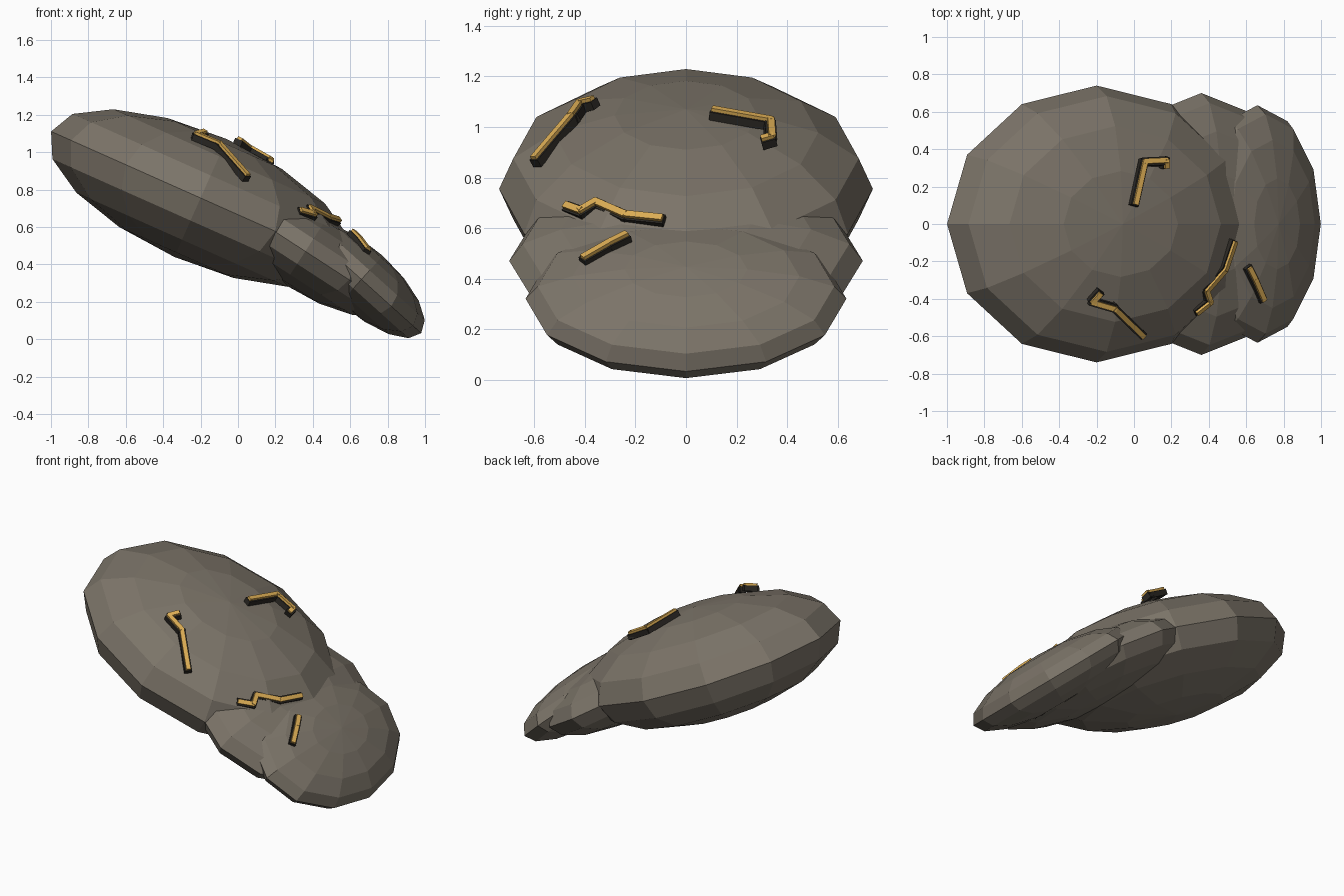
import bpy, bmesh, math
from mathutils import Vector, Matrix

if "Cube" in bpy.data.objects:
    bpy.data.objects.remove(bpy.data.objects["Cube"])


def material(name, rgb):
    m = bpy.data.materials.new(name)
    m.diffuse_color = (*rgb, 1)
    m.use_nodes = True
    m.node_tree.nodes["Principled BSDF"].inputs["Base Color"].default_value = m.diffuse_color
    return m


STONE = material("stone", (0.20, 0.175, 0.14))
GOLD = material("gold", (0.72, 0.42, 0.09))
DARK = material("dark_seam", (0.025, 0.022, 0.018))


def add_object(name, bm, mat):
    me = bpy.data.meshes.new(name)
    bm.to_mesh(me)
    bm.free()
    me.materials.append(mat)
    ob = bpy.data.objects.new(name, me)
    bpy.context.collection.objects.link(ob)
    return ob


def slab(name, centre, radii, tilt):
    """Flattened 12-sided ball leaning forward around y; returns its matrix."""
    frame = (Matrix.Translation(centre)
             @ Matrix.Rotation(math.radians(tilt), 4, 'Y')
             @ Matrix.Diagonal((*radii, 1)))
    bm = bmesh.new()
    bmesh.ops.create_uvsphere(bm, u_segments=12, v_segments=8, radius=1)
    bm.transform(frame)
    add_object(name, bm, STONE)
    return frame


def strip(name, points, frame, width, height, sink, mat):
    """Chain of boxes along a path, lying flat on the slab surface."""
    inv = frame.inverted()
    bm = bmesh.new()
    for a, b in zip(points, points[1:]):
        a, b = Vector(a), Vector(b)
        local = inv @ ((a + b) / 2)
        n = (inv.to_3x3().transposed() @ local).normalized()
        x = (b - a).normalized()
        y = n.cross(x).normalized()
        z = x.cross(y)
        rot = Matrix((x, y, z)).transposed().to_4x4()
        size = Matrix.Diagonal(((b - a).length + width * 0.5, width, height, 1))
        box = Matrix.Translation((a + b) / 2 - z * sink) @ rot @ size
        bmesh.ops.create_cube(bm, size=1, matrix=box)
    add_object(name, bm, mat)


# Three overlapping stone slabs
upper = slab("upper_boulder", (-0.20, 0, 0.755), (0.875, 0.74, 0.345), 24)
middle = slab("middle_boulder", (0.36, 0, 0.47), (0.56, 0.70, 0.21), 33)
lower = slab("lower_boulder", (0.66, 0, 0.32), (0.43, 0.635, 0.17), 42)

# Gold veins, each over a wider dark seam
veins = {
    "left_vein": (upper, [(-0.18, -0.375, 1.11), (-0.22, -0.42, 1.10),
                          (-0.10, -0.455, 1.05), (0.05, -0.60, 0.88)]),
    "right_vein": (upper, [(0.01, 0.11, 1.07), (0.06, 0.335, 1.03),
                           (0.175, 0.34, 0.965), (0.175, 0.305, 0.955)]),
    "middle_vein": (upper, [(0.34, -0.475, 0.69), (0.41, -0.42, 0.67),
                            (0.39, -0.36, 0.705), (0.49, -0.245, 0.655),
                            (0.54, -0.10, 0.64)]),
    "lower_vein": (lower, [(0.62, -0.24, 0.575), (0.65, -0.30, 0.545),
                           (0.695, -0.405, 0.485)]),
}
for name, (frame, path) in veins.items():
    strip(name, path, frame, 0.028, 0.02, 0.0, GOLD)
    strip(name + "_seam", path, frame, 0.045, 0.035, 0.022, DARK)
